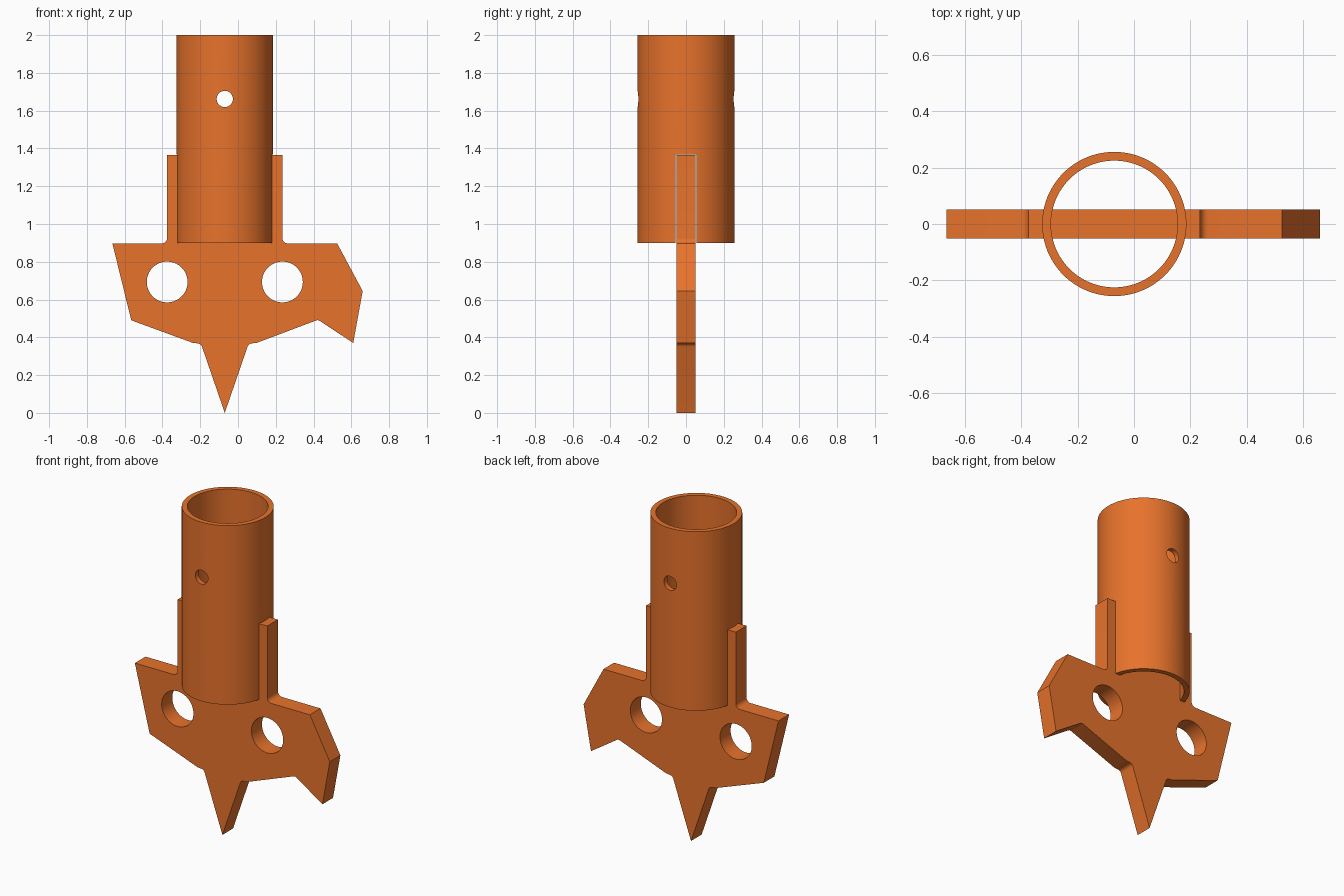
import bpy, bmesh
from math import sin, cos, tan, pi, radians
from mathutils import Vector, Matrix

if "Cube" in bpy.data.objects:
    bpy.data.objects.remove(bpy.data.objects["Cube"])

AXIS_X = -0.07          # tube axis and spike tip
orange = bpy.data.materials.new("orange")
orange.diffuse_color = (0.8, 0.17, 0.025, 1)
orange.use_nodes = True
orange.node_tree.nodes["Principled BSDF"].inputs["Base Color"].default_value = orange.diffuse_color


def circle(cx, cy, r, n=64):
    return [(cx + r * cos(2 * pi * i / n), cy + r * sin(2 * pi * i / n)) for i in range(n)]


def fillet(points, steps=6):
    """Round every (x, y, radius) corner whose radius is not zero."""
    out = []
    for i, (x, y, r) in enumerate(points):
        p = Vector((x, y))
        if not r:
            out.append((x, y))
            continue
        a = (Vector(points[i - 1][:2]) - p).normalized()
        b = (Vector(points[(i + 1) % len(points)][:2]) - p).normalized()
        half = a.angle(b) / 2
        centre = p + (a + b).normalized() * r / sin(half)
        u, v = p + a * r / tan(half) - centre, p + b * r / tan(half) - centre
        out += [tuple(centre + u.lerp(v, k / steps).normalized() * r) for k in range(steps + 1)]
    return out


def extruded(name, loops, half, matrix):
    """Solid from 2D outlines (inner loops become holes), extruded both ways."""
    cu = bpy.data.curves.new(name, 'CURVE')
    cu.dimensions, cu.fill_mode, cu.extrude = '2D', 'BOTH', half
    for loop in loops:
        s = cu.splines.new('POLY')
        s.points.add(len(loop) - 1)
        for q, (x, y) in zip(s.points, loop):
            q.co = (x, y, 0, 1)
        s.use_cyclic_u = True
    ob = bpy.data.objects.new(name, cu)
    bpy.context.collection.objects.link(ob)
    bpy.ops.object.select_all(action='DESELECT')
    ob.select_set(True)
    bpy.context.view_layer.objects.active = ob
    bpy.ops.object.convert(target='MESH')
    ob = bpy.context.view_layer.objects.active
    bm = bmesh.new()
    bm.from_mesh(ob.data)
    bmesh.ops.transform(bm, matrix=matrix, verts=bm.verts)
    bmesh.ops.remove_doubles(bm, verts=bm.verts, dist=1e-5)
    bmesh.ops.recalc_face_normals(bm, faces=bm.faces)
    bm.to_mesh(ob.data)
    bm.free()
    ob.data.materials.clear()
    ob.data.materials.append(orange)
    return ob


def finish(ob, cutters=()):
    bpy.ops.object.select_all(action='DESELECT')
    ob.select_set(True)
    bpy.context.view_layer.objects.active = ob
    for c in cutters:
        m = ob.modifiers.new("cut", 'BOOLEAN')
        m.operation, m.solver, m.object = 'DIFFERENCE', 'EXACT', c
        bpy.ops.object.modifier_apply(modifier=m.name)
        bpy.data.objects.remove(c)
    bpy.ops.object.shade_smooth_by_angle(angle=radians(30))


upright = Matrix.Rotation(pi / 2, 4, 'X')   # profile y becomes z

# Flat blade: spike, wings and the tongue that passes through the tube
outline = fillet([
    (-0.665, 0.897, 0), (-0.565, 0.49, 0), (-0.24, 0.371, 0), (-0.196, 0.366, 0.025),
    (AXIS_X, 0.0, 0),
    (0.056, 0.366, 0.025), (0.10, 0.371, 0), (0.424, 0.493, 0.02), (0.61, 0.37, 0),
    (0.66, 0.645, 0), (0.525, 0.897, 0), (0.235, 0.897, 0.028), (0.235, 1.365, 0),
    (-0.375, 1.365, 0), (-0.375, 0.897, 0.028)])
blade = extruded("blade", [outline, circle(-0.375, 0.693, 0.108), circle(0.235, 0.693, 0.108)],
                 0.0515, upright)
finish(blade)

# Tube with a cross pin hole and a slot that takes the tongue
tube = extruded("tube", [circle(AXIS_X, 0, 0.256, 96), circle(AXIS_X, 0, 0.225, 96)],
                0.55, Matrix.Translation((0, 0, 1.45)))
pin = extruded("pin_cutter", [circle(AXIS_X, 1.662, 0.043, 48)], 0.5, upright)
slot = extruded("slot_cutter", [[(-0.6, 0.8), (0.5, 0.8), (0.5, 1.367), (-0.6, 1.367)]],
                0.0545, upright)
for c in (pin, slot):
    c.hide_render = True
finish(tube, (pin, slot))
